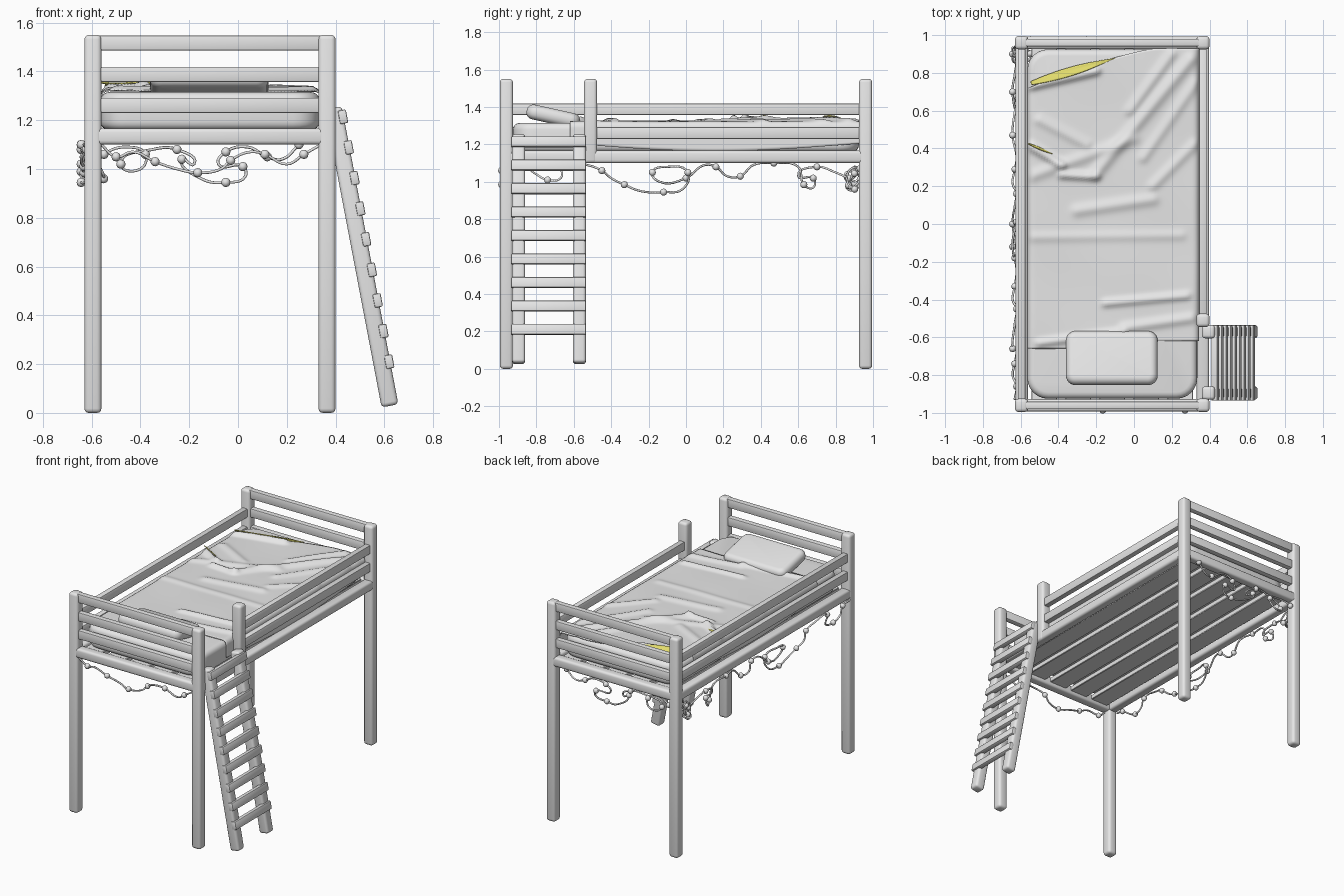
import bpy, bmesh, math
from mathutils import Vector, Matrix

if "Cube" in bpy.data.objects:
    bpy.data.objects.remove(bpy.data.objects["Cube"])


def material(name, rgb):
    m = bpy.data.materials.new(name)
    m.diffuse_color = (*rgb, 1)
    m.use_nodes = True
    m.node_tree.nodes["Principled BSDF"].inputs["Base Color"].default_value = m.diffuse_color
    return m


GREY = material("pale grey", (0.8, 0.8, 0.8))
YELLOW = material("mustard yellow", (0.75, 0.7, 0.15))


def finish(bm, name, mat=GREY, angle=40):
    bmesh.ops.recalc_face_normals(bm, faces=bm.faces)
    me = bpy.data.meshes.new(name)
    bm.to_mesh(me)
    bm.free()
    me.materials.append(mat)
    ob = bpy.data.objects.new(name, me)
    bpy.context.collection.objects.link(ob)
    bpy.ops.object.select_all(action='DESELECT')
    ob.select_set(True)
    bpy.context.view_layer.objects.active = ob
    bpy.ops.object.shade_smooth_by_angle(angle=math.radians(angle))
    return ob


def box(name, lo, hi, r=0.006, seg=2, corner=0, rot=None):
    """Bevelled box between two corners; corner rounds the upright edges first."""
    lo, hi = Vector(lo), Vector(hi)
    bm = bmesh.new()
    bmesh.ops.create_cube(bm, size=1)
    bmesh.ops.scale(bm, vec=hi - lo, verts=bm.verts)
    if corner:
        up = [e for e in bm.edges if abs(e.verts[0].co.z - e.verts[1].co.z) > 1e-4]
        bmesh.ops.bevel(bm, geom=up, offset=corner, segments=6, profile=0.5, affect='EDGES')
    sharp = [e for e in bm.edges if e.calc_face_angle(0) > 0.7]
    bmesh.ops.bevel(bm, geom=sharp, offset=r, segments=seg, profile=0.5, affect='EDGES')
    if rot:
        bmesh.ops.rotate(bm, verts=bm.verts, cent=(0, 0, 0), matrix=rot)
    bmesh.ops.translate(bm, verts=bm.verts, vec=(lo + hi) / 2)
    return finish(bm, name)


XL, XR, YE, H = -0.595, 0.365, 0.96, 0.035

# Four corner posts and the short post beside the ladder opening
for x, sx in ((XL, "left"), (XR, "right")):
    for y, sy in ((-YE, "front"), (YE, "back")):
        box(f"{sy}_{sx}_post", (x - H, y - H, 0), (x + H, y + H, 1.55), 0.018, 3)
box("ladder_side_post", (XR - H, -0.545, 1.1), (XR + H, -0.475, 1.55), 0.018, 3)

# Bed frame beams
for x, s in ((XL, "left"), (XR, "right")):
    box(f"{s}_beam", (x - 0.033, -YE, 1.10), (x + 0.033, YE, 1.167), 0.016, 3)
for y, s in ((-YE, "front"), (YE, "back")):
    box(f"{s}_beam", (XL, y - 0.033, 1.10), (XR, y + 0.033, 1.167), 0.016, 3)

# Guard rails: three on each end, two on each long side
for z in (1.23, 1.357, 1.486):
    for y, s in ((-YE, "front"), (YE, "back")):
        box(f"{s}_end_rail", (XL, y - 0.02, z), (XR, y + 0.02, z + 0.062))
    if z < 1.4:
        box("left_guard_rail", (XL - 0.02, -YE, z), (XL + 0.02, YE, z + 0.062))
        box("right_guard_rail", (XR - 0.02, -0.51, z), (XR + 0.02, YE, z + 0.062))

# Base planks under the mattress
for i in range(5):
    x = -0.475 + i * 0.18
    box("base_plank", (x - 0.068, -0.95, 1.125), (x + 0.068, 0.95, 1.16), 0.004, 1)

# Mattress and tilted pillow
box("mattress", (-0.565, -0.925, 1.16), (0.335, 0.925, 1.315), 0.035, 4, corner=0.11)
box("pillow", (-0.36, -0.855, 1.31), (0.125, -0.565, 1.39), 0.036, 5, corner=0.05,
    rot=Matrix.Rotation(-0.22, 3, 'X'))

# Blanket creases: x, y to x, y, height, width
CREASES = [(0.3, 0.87, -0.2, 0.27, 0.018, 0.03), (0.2, 0.9, -0.02, 0.6, 0.014, 0.025),
           (-0.56, 0.42, -0.38, 0.31, 0.025, 0.02), (-0.38, 0.26, -0.2, 0.25, 0.022, 0.02),
           (-0.55, 0.25, 0.0, 0.45, 0.012, 0.03), (-0.3, 0.07, 0.1, 0.13, 0.013, 0.03),
           (-0.55, -0.07, 0.25, -0.06, 0.008, 0.025), (0.1, 0.2, 0.32, 0.42, 0.012, 0.025),
           (-0.15, -0.42, 0.28, -0.38, 0.016, 0.02), (-0.05, -0.55, 0.3, -0.5, 0.014, 0.025),
           (-0.5, -0.63, -0.05, -0.57, 0.016, 0.02), (-0.55, 0.73, -0.2, 0.81, 0.025, 0.022),
           (0.05, 0.35, 0.33, 0.75, 0.012, 0.025), (-0.5, 0.55, -0.25, 0.42, 0.012, 0.025)]


def crease(x, y):
    z = 0.003 * math.sin(9 * x + 5 * y) * math.sin(7 * y - 3 * x)
    p = Vector((x, y))
    for ax, ay, bx, by, h, w in CREASES:
        a, d = Vector((ax, ay)), Vector((bx - ax, by - ay))
        t = max(0, min(1, (p - a).dot(d) / d.length_squared))
        z += h * math.exp(-((p - a - d * t).length / w) ** 2)
    return z


def foot_edge(x):
    return 0.93 - 0.21 * max(0, min(1, (0.12 - x) / 0.68)) ** 1.3


# Wrinkled blanket draped over both long sides
NX, NY, CX, HALF, R = 84, 130, -0.11, 0.452, 0.03
bm = bmesh.new()
rows = []
for j in range(NY + 1):
    row = []
    for i in range(NX + 1):
        s = (i / NX * 2 - 1) * 0.585
        a, sg = abs(s), math.copysign(1, s)
        flat, arc = HALF - R, R * math.pi / 2
        k = max(0, min(1, (a - flat) / arc))
        dx = min(a, flat) + R * math.sin(k * math.pi / 2)
        x = CX + sg * dx
        y0 = -0.66 + 0.04 * max(0, min(1, (x + 0.3) / 0.4))
        y = y0 + (foot_edge(x) - y0) * j / NY
        hem = 0.75 + 0.35 * math.sin(math.pi * j / NY)
        z = 1.322 - R * (1 - math.cos(k * math.pi / 2)) - max(0, a - flat - arc) * hem
        z += crease(x, y) * (1 - k)
        row.append(bm.verts.new((x, y, z)))
    rows.append(row)
for r0, r1 in zip(rows, rows[1:]):
    for i in range(NX):
        bm.faces.new((r0[i], r0[i + 1], r1[i + 1], r1[i]))
blanket = finish(bm, "blanket", angle=60)
mod = blanket.modifiers.new("thickness", 'SOLIDIFY')
mod.thickness, mod.offset = 0.006, 0


# Turned-back blanket lining showing as slim lens-shaped strips
def lining(name, a, b, width):
    bm = bmesh.new()
    a, b = Vector(a), Vector(b)
    n = Vector((-(b - a).y, (b - a).x)).normalized()
    rows = []
    for i in range(21):
        t = i / 20
        w = width * (math.sin(math.pi * (0.12 + 0.88 * t)) + 0.02)
        row = []
        for k in range(5):
            p = a.lerp(b, t) + n * (w * (k / 4 - 0.5))
            row.append(bm.verts.new((p.x, p.y, 1.329 + crease(p.x, p.y))))
        rows.append(row)
    for r0, r1 in zip(rows, rows[1:]):
        for k in range(4):
            bm.faces.new((r0[k], r0[k + 1], r1[k + 1], r1[k]))
    ob = finish(bm, name, YELLOW)
    m = ob.modifiers.new("thickness", 'SOLIDIFY')
    m.thickness, m.offset = 0.005, 0


lining("foot_lining", (-0.545, 0.745), (-0.1, 0.878), 0.045)
lining("crease_lining", (-0.56, 0.425), (-0.43, 0.37), 0.01)

# Leaning ladder: two rails and nine rungs
TILT = Matrix.Rotation(-math.atan(0.19), 3, 'Y')
for y in (-0.895, -0.57):
    box("ladder_rail", (0.507 - H, y - H, 0.018), (0.507 + H, y + H, 1.262), 0.016, 3, rot=TILT)
for i in range(9):
    x, z = 0.62 - 0.0237 * i, 0.21 + 0.1255 * i
    box("ladder_rung", (x - 0.017, -0.935, z - 0.028), (x + 0.017, -0.535, z + 0.028), 0.006, 2, rot=TILT)


# String lights: cord plus little bulbs, as loops of (along, height)
def lights(name, pts, place):
    cu = bpy.data.curves.new(name, 'CURVE')
    cu.dimensions, cu.bevel_depth, cu.bevel_resolution, cu.resolution_u = '3D', 0.006, 1, 6
    sp = cu.splines.new('BEZIER')
    sp.bezier_points.add(len(pts) - 1)
    for i, (bp, (u, z)) in enumerate(zip(sp.bezier_points, pts)):
        bp.co = place(u, z, 0.012 * math.sin(i * 2.1))
        bp.handle_left_type = bp.handle_right_type = 'AUTO'
    cu.materials.append(GREY)
    bpy.context.collection.objects.link(bpy.data.objects.new(name, cu))
    bm = bmesh.new()
    for i, (u, z) in enumerate(pts):
        if i % 2:
            co = Vector(place(u, z, 0.012 * math.sin(i * 2.1)))
            bmesh.ops.create_uvsphere(bm, u_segments=8, v_segments=6, radius=0.019,
                                      matrix=Matrix.Translation(co))
    finish(bm, name + "_bulbs", angle=60)


lights("left_string", [(-0.93, 1.1), (-0.86, 1.08), (-0.8, 1.04), (-0.74, 1.01), (-0.67, 1.02), (-0.66, 1.1),
       (-0.53, 1.09), (-0.45, 1.06), (-0.4, 1.02), (-0.33, 0.985), (-0.24, 0.95), (-0.12, 0.945),
       (-0.02, 0.96), (0.01, 1.05), (-0.1, 1.08), (-0.18, 1.05), (-0.14, 1.0), (0.0, 1.02),
       (0.1, 1.09), (0.16, 1.08), (0.22, 1.03), (0.29, 1.03), (0.36, 1.09), (0.47, 1.1),
       (0.6, 1.08), (0.63, 0.985), (0.68, 0.97), (0.68, 1.02), (0.6, 1.03), (0.7, 1.08),
       (0.8, 1.05), (0.87, 1.02), (0.93, 1.0), (0.9, 1.05), (0.85, 1.04), (0.9, 0.99), (0.94, 1.06)],
       lambda u, z, d: (-0.632 + d, u, z))
lights("front_string", [(-0.56, 1.1), (-0.5, 1.05), (-0.43, 1.07), (-0.34, 1.03), (-0.25, 1.0), (-0.165, 0.985),
       (-0.07, 1.0), (-0.03, 1.035), (0.05, 1.07), (0.11, 1.06), (0.2, 1.02), (0.27, 1.06), (0.34, 1.1)],
       lambda u, z, d: (u, -0.975 + d, z))
lights("back_string", [(-0.6, 1.0), (-0.55, 1.06), (-0.45, 1.09), (-0.38, 1.06), (-0.4, 1.0), (-0.48, 1.02), (-0.35, 1.08),
       (-0.25, 1.08), (-0.18, 1.02), (-0.23, 1.04), (-0.15, 0.96), (-0.05, 0.945), (0.03, 0.97), (0.02, 1.01),
       (-0.08, 1.02), (-0.05, 1.07), (0.04, 1.09), (0.12, 1.05), (0.18, 1.04), (0.25, 1.1)],
       lambda u, z, d: (u, 0.965 + d, z))
# Tangled bundle at the back left corner
lights("corner_tangle", [(i * 0.012 - 0.06 + 0.035 * math.sin(i * 2.3), 1.02 + 0.065 * math.cos(i * 1.7))
       for i in range(11)], lambda u, z, d: (-0.6 + u * 0.6, 0.9 + d * 3, z))
